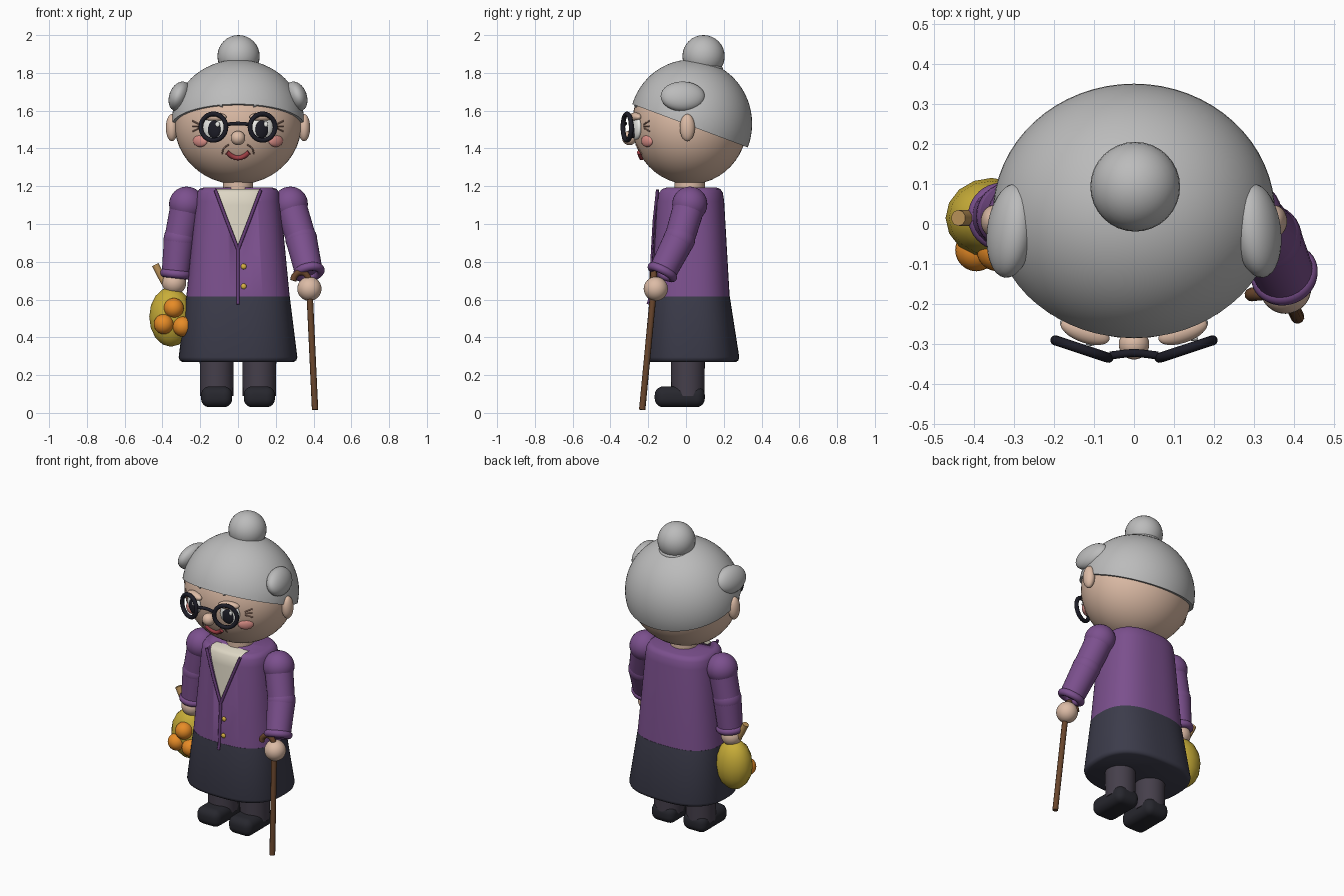
import bpy, bmesh, math
from mathutils import Vector, Matrix

if "Cube" in bpy.data.objects:
    bpy.data.objects.remove(bpy.data.objects["Cube"])

MATS = {}
COL = dict(skin=(.72, .50, .38), hair=(.5, .5, .5), purple=(.2, .08, .27), trim=(.13, .045, .18),
           cream=(.72, .67, .55), skirt=(.045, .045, .07), sock=(.06, .05, .07), shoe=(.02, .02, .027),
           black=(.012, .012, .02), white=(.85, .85, .82), pink=(.72, .28, .25), red=(.35, .05, .06),
           line=(.35, .2, .15), gold=(.7, .45, .06), net=(.58, .42, .04), orange=(.8, .26, .02),
           wood=(.14, .06, .025), tan=(.5, .29, .1))


def finish(o, name, col, angle=40):
    o.name = name
    if col not in MATS:
        MATS[col] = bpy.data.materials.new(col)
        MATS[col].diffuse_color = (*COL[col], 1)
    o.data.materials.clear()
    o.data.materials.append(MATS[col])
    bpy.ops.object.select_all(action='DESELECT')
    o.select_set(True)
    bpy.context.view_layer.objects.active = o
    bpy.ops.object.shade_smooth_by_angle(angle=math.radians(angle))
    return o


def from_bm(bm, name, col, angle=40):
    bmesh.ops.recalc_face_normals(bm, faces=bm.faces)
    me = bpy.data.meshes.new(name)
    bm.to_mesh(me)
    bm.free()
    o = bpy.data.objects.new(name, me)
    bpy.context.collection.objects.link(o)
    return finish(o, name, col, angle)


def ball(name, loc, r, col, rot=(0, 0, 0), seg=32):
    r = (r, r, r) if isinstance(r, (int, float)) else r
    bpy.ops.mesh.primitive_uv_sphere_add(segments=seg, ring_count=seg // 2, location=loc, rotation=rot)
    o = bpy.context.object
    o.scale = r
    return finish(o, name, col)


def ring(name, loc, R, r, col, axis):
    bpy.ops.mesh.primitive_torus_add(major_radius=R, minor_radius=r, major_segments=40, minor_segments=12,
                                     location=loc)
    o = bpy.context.object
    o.rotation_euler = Vector(axis).to_track_quat('Z', 'Y').to_euler()
    return finish(o, name, col)


def limb(name, a, b, r1, r2, col):
    a, b = Vector(a), Vector(b)
    bm = bmesh.new()
    m = Matrix.Translation((a + b) / 2) @ (b - a).to_track_quat('Z', 'Y').to_matrix().to_4x4()
    bmesh.ops.create_cone(bm, cap_ends=True, segments=32, radius1=r1, radius2=r2, depth=(b - a).length, matrix=m)
    return from_bm(bm, name, col)


def tube(name, pts, r, col, smooth=True):
    cu = bpy.data.curves.new(name, 'CURVE')
    cu.dimensions = '3D'
    cu.bevel_depth, cu.bevel_resolution, cu.use_fill_caps = r, 3, True
    cu.resolution_u = 8
    sp = cu.splines.new('BEZIER')
    sp.bezier_points.add(len(pts) - 1)
    for p, c in zip(sp.bezier_points, pts):
        p.co = c
        p.handle_left_type = p.handle_right_type = 'AUTO' if smooth else 'VECTOR'
    o = bpy.data.objects.new(name, cu)
    bpy.context.collection.objects.link(o)
    bpy.ops.object.select_all(action='DESELECT')
    o.select_set(True)
    bpy.context.view_layer.objects.active = o
    bpy.ops.object.convert(target='MESH')
    return finish(bpy.context.object, name, col, 60)


def loft(name, rings, col, p=2.6, n=64):
    """rings: (z, half width, centre y, half depth), superellipse sections"""
    bm = bmesh.new()
    loops = []
    for z, hx, cy, hy in rings:
        lp = []
        for i in range(n):
            c, s = math.cos(2 * math.pi * i / n), math.sin(2 * math.pi * i / n)
            lp.append(bm.verts.new((hx * math.copysign(abs(c) ** (2 / p), c),
                                    cy + hy * math.copysign(abs(s) ** (2 / p), s), z)))
        loops.append(lp)
    for a, b in zip(loops, loops[1:]):
        for i in range(n):
            bm.faces.new((a[i], a[(i + 1) % n], b[(i + 1) % n], b[i]))
    bm.faces.new(loops[0])
    bm.faces.new(loops[-1])
    return from_bm(bm, name, col, 50)


# Cardigan with a V opening, shirt inside, skirt
loft("shirt", [(.7, .24, .02, .19), (1.1, .21, .02, .168), (1.165, .2, .02, .16), (1.185, .18, .02, .14)], "cream")
cardigan = loft("cardigan", [(.60, .275, .02, .212), (1.12, .225, .02, .182), (1.165, .218, .02, .175),
                             (1.185, .205, .02, .162), (1.192, .185, .02, .145)], "purple")
bm = bmesh.new()
tri = [(-.13, 1.22), (.13, 1.22), (0, .86)]
f = [bm.verts.new((x, -.4, z)) for x, z in tri]
b = [bm.verts.new((x, -.05, z)) for x, z in tri]
bm.faces.new(f)
bm.faces.new(b)
for i in range(3):
    bm.faces.new((f[i], f[(i + 1) % 3], b[(i + 1) % 3], b[i]))
cutter = from_bm(bm, "neckline_cutter", "cream")
mod = cardigan.modifiers.new("neckline", 'BOOLEAN')
mod.operation, mod.object, mod.solver = 'DIFFERENCE', cutter, 'EXACT'
bpy.context.view_layer.objects.active = cardigan
bpy.ops.object.modifier_apply(modifier="neckline")
bpy.data.objects.remove(cutter)
loft("skirt", [(.27, .295, .03, .235), (.278, .309, .03, .247), (.295, .314, .03, .252),
               (.615, .274, .02, .212), (.62, .26, .02, .2)], "skirt")


def front(z):
    return .02 - (.212 - .03 * (z - .6) / .52)


for s in (-1, 1):
    tube("lapel_trim", [(s * .12, front(1.18) + .008, 1.18), (s * .06, front(1.02), 1.02), (0, front(.865), .865)],
         .009, "trim", False)
tube("front_trim", [(0, front(.865), .865), (0, front(.6), .6), (0, -.2, .575)], .009, "trim", False)
for z in (.775, .67):
    ball("button", (.03, front(z) - .004, z), (.015, .01, .015), "gold", seg=16)

# Head, neck and hair
HC, HR = (0, .02, 1.53), (.336, .305, .32)


def face_y(x, z):
    return HC[1] - HR[1] * math.sqrt(1 - (x / HR[0]) ** 2 - ((z - HC[2]) / HR[2]) ** 2)


limb("neck", (0, .02, 1.15), (0, .02, 1.27), .08, .08, "skin")
ball("head", HC, HR, "skin", seg=48)
bm = bmesh.new()
bmesh.ops.create_uvsphere(bm, u_segments=64, v_segments=32, radius=1,
                          matrix=Matrix.Translation((0, .025, 1.53)) @ Matrix.Diagonal((.352, .325, .34, 1)))
bmesh.ops.bisect_plane(bm, geom=bm.verts[:] + bm.edges[:] + bm.faces[:], plane_co=(0, -.29, 1.637),
                       plane_no=(0, .375, 1), clear_inner=True)
bmesh.ops.holes_fill(bm, edges=[e for e in bm.edges if e.is_boundary])
from_bm(bm, "hair_cap", "hair")
ball("hair_bun", (.003, .093, 1.888), .112, "hair")
ring("bun_band", (.003, .095, 1.835), .083, .02, "hair", (0, .2, 1))

# Face
for s in (-1, 1):
    ball("hair_puff", (s * .308, -.017, 1.675), (.055, .118, .082), "hair", (0, -s * .35, s * .12))
    ball("ear", (s * .35, .007, 1.51), (.032, .04, .072), "skin")
    yaw = s * .34
    x = s * .128
    ball("eye_white", (x, -.264, 1.512), (.06, .022, .066), "white", (0, 0, yaw))
    ball("pupil", (x - s * .002, -.28, 1.502), (.036, .014, .048), "black", (0, 0, yaw))
    ball("eye_glint", (x + .02, -.292 + s * .006, 1.528), (.012, .006, .014), "white", seg=16)
    ball("eyelid", (s * .122, -.268, 1.566), (.064, .028, .024), "skin", (0, 0, yaw))
    ring("glasses_rim", (s * .13, -.312, 1.513), .07, .0125, "black", (s * .33, -1, 0))
    tube("eyebrow", [(s * bx, face_y(s * bx, bz) - .004, bz) for bx, bz in ((.08, 1.628), (.12, 1.64), (.16, 1.632))],
         .011, "hair")
    ball("cheek", (s * .2, face_y(.2, 1.44) + .004, 1.44), (.046, .018, .032), "pink", (0, 0, s * .65))
    for dz in (-1, 0, 1):
        tube("eye_wrinkle", [(s * wx, face_y(wx, wz) - .001, wz)
                             for wx, wz in ((.205, 1.518 + dz * .01), (.24, 1.518 + dz * .028))], .004, "line")
    tube("smile_line", [(s * wx, face_y(wx, wz) - .001, wz)
                        for wx, wz in ((.05, 1.42), (.075, 1.4), (.085, 1.37))], .004, "line")
tube("glasses_bridge", [(-.06, -.328, 1.528), (0, -.322, 1.532), (.06, -.328, 1.528)], .01, "black")
ball("nose", (0, -.3, 1.455), .038, "skin")
tube("mouth", [(mx, face_y(mx, mz) - .003, mz) for mx, mz in
               ((-.058, 1.38), (-.03, 1.358), (0, 1.35), (.03, 1.358), (.058, 1.38))], .013, "red")

# Legs and shoes
for s in (-1, 1):
    limb("leg", (s * .113, .01, .09), (s * .113, .01, .32), .088, .09, "sock")
    bpy.ops.mesh.primitive_cube_add(size=1, location=(s * .113, -.033, .085))
    shoe = bpy.context.object
    shoe.scale = (.165, .265, .11)
    bpy.ops.object.transform_apply(location=False, rotation=False, scale=True)
    bv = shoe.modifiers.new("round", 'BEVEL')
    bv.width, bv.segments = .045, 6
    bpy.ops.object.modifier_apply(modifier="round")
    finish(shoe, "shoe", "shoe")

# Arms: shoulder, elbow, wrist, hand
ARMS = [((-.272, .02, 1.105), (-.31, .02, .92), (-.33, .018, .735), (-.338, .015, .69)),
        ((.277, .02, 1.105), (.335, -.035, .92), (.375, -.125, .745), (.378, -.16, .657))]
for sh, el, wr, ha in ARMS:
    ball("shoulder", sh, .093, "purple")
    limb("upper_sleeve", sh, el, .084, .08, "purple")
    ball("elbow", el, .084, "purple")
    limb("lower_sleeve", el, wr, .083, .074, "purple")
    ring("cuff", wr, .062, .023, "purple", Vector(el) - Vector(wr))
    ball("hand", ha, .064, "skin")

# Walking cane with hooked handle
tube("cane_shaft", [(.378, -.17, .66), (.408, -.232, .016)], .017, "wood", False)
tube("cane_handle", [(.378, -.17, .65), (.37, -.17, .72), (.335, -.172, .745), (.3, -.175, .725), (.292, -.176, .7)],
     .017, "wood")

# Net bag of fruit
ball("net_bag", (-.355, .015, .508), (.115, .1, .158), "net", seg=16)
tube("bag_handle", [(-.438, .015, .785), (-.41, .015, .73), (-.36, .015, .64)], .02, "tan")
for x, z in ((-.34, .555), (-.393, .47), (-.293, .457)):
    ball("fruit", (x, -.065, z), .053, "orange", seg=24)

for m in bpy.data.materials:
    if m.users and not m.is_grease_pencil:
        m.use_nodes = True
        m.node_tree.nodes["Principled BSDF"].inputs["Base Color"].default_value = m.diffuse_color
